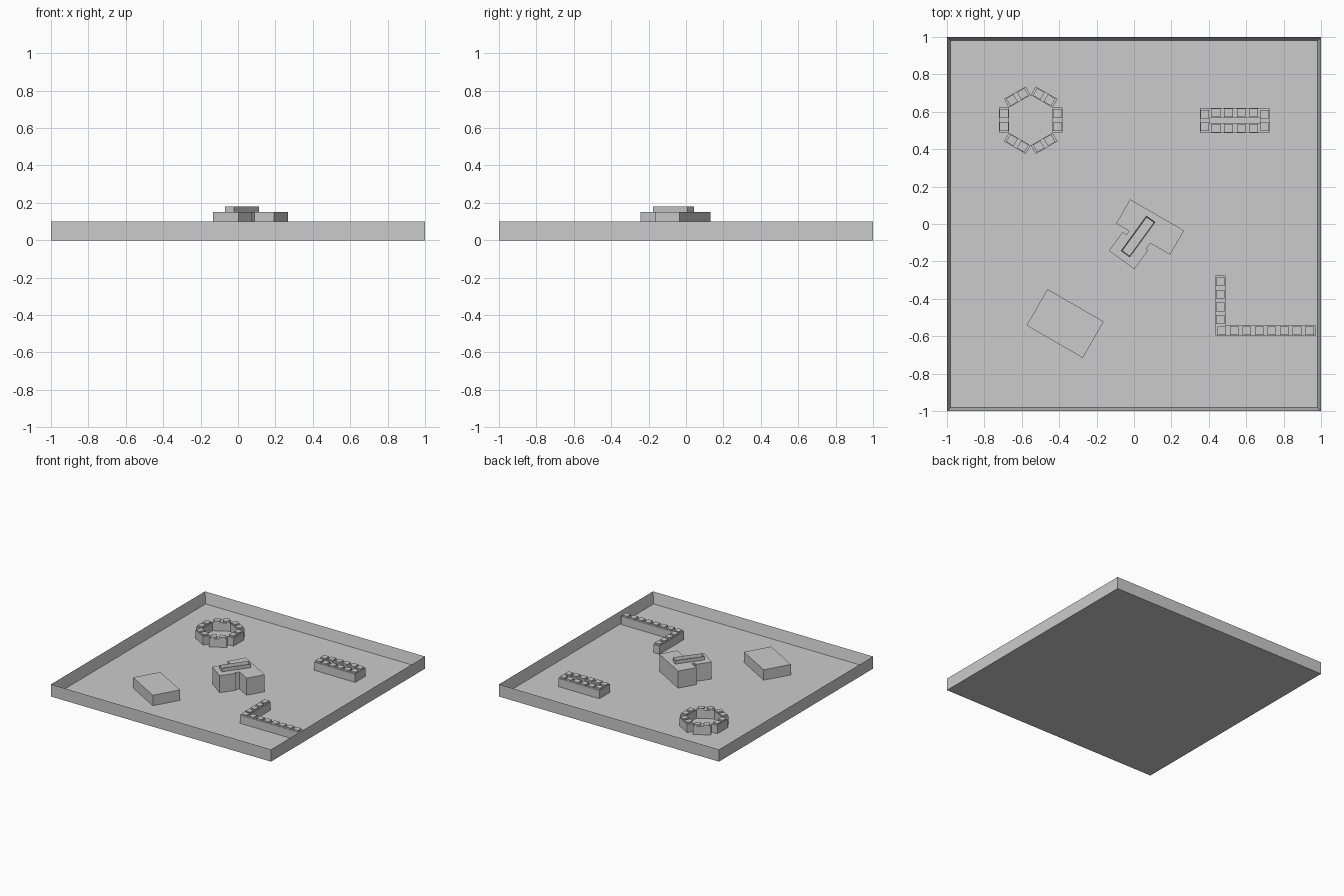
import bpy, bmesh
from math import radians, cos, sin
from mathutils import Matrix, Vector

cube = bpy.data.objects.get("Cube")
if cube:
    bpy.data.objects.remove(cube, do_unlink=True)

# One plain grey for everything
grey = bpy.data.materials.new("plain_grey")
grey.use_nodes = True
colour = (0.6, 0.6, 0.6, 1)
grey.diffuse_color = colour
grey.node_tree.nodes["Principled BSDF"].inputs["Base Color"].default_value = colour

FLOOR = 0.01
UNIT = 0.067      # length of one stud module
DEPTH = 0.053     # brick depth
BRICK_TOP = 0.078
STUD_TOP = 0.09


def add_box(bm, centre, size, z0, z1):
    """Axis-aligned box between two heights."""
    where = Matrix.Translation((centre[0], centre[1], (z0 + z1) / 2))
    scale = Matrix.Diagonal((size[0], size[1], z1 - z0, 1))
    bmesh.ops.create_cube(bm, size=1, matrix=where @ scale)


def finish(name, bm, pos, angle):
    mesh = bpy.data.meshes.new(name)
    bm.to_mesh(mesh)
    bm.free()
    mesh.materials.append(grey)
    obj = bpy.data.objects.new(name, mesh)
    obj.location = (pos[0], pos[1], 0)
    obj.rotation_euler.z = radians(angle)
    bpy.context.collection.objects.link(obj)
    return obj


def block(name, pos, size, z0, z1, angle=0, wall=0, recess=0):
    """Solid block, optionally hollowed from above to leave a rim."""
    bm = bmesh.new()
    add_box(bm, (0, 0), size, z0, z1)
    bm.normal_update()
    if wall:
        top = max(bm.faces, key=lambda f: f.calc_center_median().z)
        bmesh.ops.inset_region(bm, faces=[top], thickness=wall)
        bmesh.ops.translate(bm, verts=top.verts[:], vec=(0, 0, -recess))
    return finish(name, bm, pos, angle)


def brick(name, pos, studs, angle=0):
    """Narrow brick with one row of square studs along its length."""
    bm = bmesh.new()
    add_box(bm, (0, 0), (UNIT * studs, DEPTH), FLOOR, BRICK_TOP)
    for i in range(studs):
        x = (i - (studs - 1) / 2) * UNIT
        add_box(bm, (x, 0), (0.046, 0.046), BRICK_TOP, STUD_TOP)
    return finish(name, bm, pos, angle)


# Walled tray
block("tray", (0, 0), (2, 2), 0, 0.1, wall=0.028, recess=0.1 - FLOOR)

# Plain tilted block
block("tilted_block", (-0.368, -0.532), (0.347, 0.224), 0, 0.096, -30)

# Central building: main hall, link, front wing and rimmed roof slab
block("main_hall", (0.086, -0.016), (0.333, 0.149), FLOOR, 0.15, -30)
block("link", (0.027, -0.075), (0.13, 0.1), FLOOR, 0.15, -36)
block("front_wing", (-0.029, -0.142), (0.168, 0.125), FLOOR, 0.15, -36)
block("roof_slab", (0.022, -0.067), (0.057, 0.23), 0.15, 0.18, -36,
      wall=0.006, recess=0.025)

# Ring of six bricks
centre = Vector((-0.552, 0.555))
for i in range(6):
    a = radians(60 * i)
    pos = centre + Vector((cos(a), sin(a))) * 0.143
    brick(f"ring_brick_{i + 1}", pos, 2, 60 * i + 90)

# Long courtyard of bricks
for side, name in ((-1, "front"), (1, "back")):
    brick(f"court_{name}_brick", (0.539, 0.553 + side * 0.041), 4)
for side, name in ((-1, "right"), (1, "left")):
    brick(f"court_{name}_brick", (0.539 + side * 0.16, 0.553), 2, 90)

# L-shaped wall of bricks
brick("corner_wall_long", (0.436 + 4 * UNIT, -0.57), 8)
brick("corner_wall_short", (0.462, -0.544 + 2 * UNIT), 4, 90)
